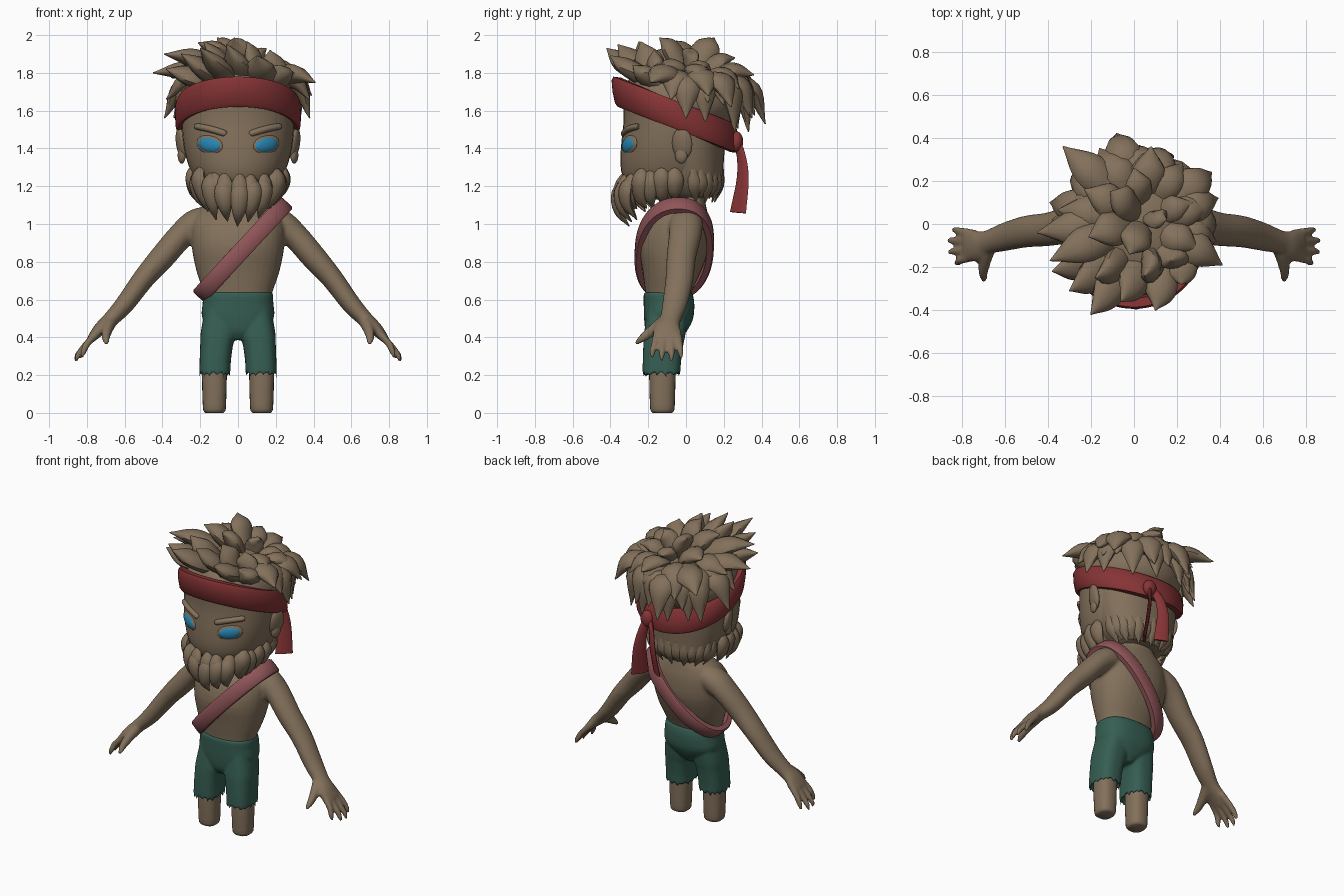
import bpy, bmesh, math, random
from mathutils import Vector, Matrix

TAU = math.tau
random.seed(4)


def material(name, rgb):
    m = bpy.data.materials.new(name)
    m.diffuse_color = (*rgb, 1)
    return m


SKIN = material("tan brown", (0.225, 0.163, 0.104))
GREEN = material("dark green", (0.036, 0.112, 0.084))
RED = material("dark red", (0.240, 0.034, 0.036))
PINK = material("dusty pink", (0.275, 0.090, 0.098))
BLUE = material("eye blue", (0.021, 0.235, 0.440))


def ring(z, cx, cy, hx, hy, e=2.0, n=32):
    """Horizontal superellipse cross-section."""
    out = []
    for i in range(n):
        c, s = math.cos(TAU * i / n), math.sin(TAU * i / n)
        out.append((cx + hx * math.copysign(abs(c) ** (2 / e), c),
                    cy + hy * math.copysign(abs(s) ** (2 / e), s), z))
    return out


def spline(keys, steps):
    """Catmull-Rom through keys of any dimension."""
    k = [Vector(q) for q in keys]
    k = [k[0] * 2 - k[1]] + k + [k[-1] * 2 - k[-2]]
    out = []
    for i in range(1, len(k) - 2):
        a, b, c, d = k[i - 1:i + 3]
        for j in range(steps):
            t = j / steps
            out.append((b * 2 + (c - a) * t + (a * 2 - b * 5 + c * 4 - d) * t * t
                        + (b * 3 - a - c * 3 + d) * t ** 3) * 0.5)
    return out + [k[-2]]


def sweep(keys, hint, n=10, steps=4):
    """Rings along a path of (x, y, z, half width, half thickness)."""
    ks = spline(keys, steps)
    ps = [Vector(q[:3]) for q in ks]
    rings = []
    for i, p in enumerate(ps):
        tan = (ps[min(i + 1, len(ps) - 1)] - ps[max(i - 1, 0)]).normalized()
        side = tan.cross(Vector(hint)).normalized()
        nrm = side.cross(tan)
        w, t = max(ks[i][3], 0.002), max(ks[i][4], 0.002)
        rings.append([p + side * w * math.cos(TAU * j / n) + nrm * t * math.sin(TAU * j / n)
                      for j in range(n)])
    return rings


def smooth_loft(keys, e=2.0, n=32, steps=3):
    """Loft from (z, cx, cy, hx, hy) keys."""
    return [ring(*q, e, n) for q in spline(keys, steps)]


def make(name, mat, lofts=(), blobs=(), closed=False, voxel=0):
    bm = bmesh.new()
    for rings in lofts:
        vs = [[bm.verts.new(p) for p in r] for r in rings]
        n = len(vs[0])
        for k in range(len(vs) if closed else len(vs) - 1):
            a, b = vs[k], vs[(k + 1) % len(vs)]
            for j in range(n):
                bm.faces.new((a[j], a[(j + 1) % n], b[(j + 1) % n], b[j]))
        if not closed:
            bm.faces.new(vs[0])
            bm.faces.new(vs[-1])
    for mtx in blobs:
        bmesh.ops.create_uvsphere(bm, u_segments=20, v_segments=12, radius=1, matrix=mtx)
    bmesh.ops.recalc_face_normals(bm, faces=bm.faces)
    me = bpy.data.meshes.new(name)
    bm.to_mesh(me)
    bm.free()
    me.materials.append(mat)
    ob = bpy.data.objects.new(name, me)
    bpy.context.collection.objects.link(ob)
    if voxel:  # fuse overlapping parts and soften the seams
        rm = ob.modifiers.new("fuse", 'REMESH')
        rm.mode, rm.voxel_size, rm.use_smooth_shade = 'VOXEL', voxel, True
        sm = ob.modifiers.new("soften", 'SMOOTH')
        sm.factor, sm.iterations = .5, 4
    else:
        bpy.ops.object.select_all(action='DESELECT')
        ob.select_set(True)
        bpy.context.view_layer.objects.active = ob
        bpy.ops.object.shade_smooth_by_angle(angle=math.radians(50))


def blob(loc, scale, rz=0, ry=0):
    return (Matrix.Translation(loc) @ Matrix.Rotation(rz, 4, 'Z') @ Matrix.Rotation(ry, 4, 'Y')
            @ Matrix.Diagonal((*scale, 1)))


def mirror(keys, s):
    return [(s * k[0], *k[1:]) for k in keys]


# Torso, arms and hands, fused into one skin
body = [smooth_loft([(.55, 0, -.10, .165, .110), (.63, 0, -.095, .18, .12), (.75, 0, -.075, .22, .155),
                     (.88, 0, -.062, .245, .185), (1.0, 0, -.045, .245, .17), (1.08, 0, -.02, .2, .13),
                     (1.13, 0, 0, .13, .1), (1.24, 0, 0, .1, .09)], 2.2)]
arm = [(.12, 0, 1.03, .07, .08), (.22, 0, 1.0, .08, .09), (.30, -.005, .94, .07, .086),
       (.40, -.025, .825, .067, .078), (.50, -.035, .71, .058, .074), (.60, -.06, .575, .051, .066),
       (.68, -.085, .49, .041, .056), (.73, -.10, .445, .035, .072), (.78, -.10, .39, .022, .078)]
for s in (-1, 1):
    body.append(sweep(mirror(arm, s), (0, 1, 0), 20))
    for yb, yt, x, z in ((-.042, -.028, .835, .285), (-.08, -.076, .856, .272),
                         (-.118, -.128, .852, .275), (-.155, -.178, .825, .29)):
        f = [(.74, yb, .43, .02, .018), (.80, (yb + yt) / 2, .365, .02, .019),
             (x - .008, yt, z + .035, .017, .016), (x + .006, yt, z, .009, .009)]
        body.append(sweep(mirror(f, s), (0, 1, 0), 10))
    thumb = [(.67, -.10, .49, .04, .035), (.69, -.165, .445, .033, .03),
             (.70, -.225, .40, .023, .023), (.695, -.268, .365, .011, .012)]
    body.append(sweep(mirror(thumb, s), (1, 0, 0), 10))
make("body", SKIN, body, voxel=.0105)

# Legs with rounded ends
make("legs", SKIN, [smooth_loft([(0, s * .125, -.125, .048, .05), (.012, s * .125, -.125, .058, .062),
                                 (.05, s * .125, -.125, .062, .066), (.2, s * .125, -.125, .066, .07),
                                 (.35, s * .125, -.12, .066, .07)], 2.4, 24, 2) for s in (-1, 1)])

# Shorts with ragged hems
shorts = [smooth_loft([(.385, 0, -.11, .03, .075), (.43, 0, -.105, .11, .108), (.5, 0, -.092, .188, .13),
                       (.58, 0, -.09, .187, .134), (.625, 0, -.094, .185, .13),
                       (.638, 0, -.095, .18, .125)], 2.5, 40)]
for s in (-1, 1):
    leg = smooth_loft([(.55, s * .09, -.095, .086, .11), (.42, s * .104, -.112, .094, .11),
                       (.36, s * .113, -.12, .087, .106), (.28, s * .12, -.127, .083, .102),
                       (.22, s * .122, -.13, .082, .1)], 2.7, 30)
    hem = [(x, y, .182 + (.035, .0, .026, .004, .03, .012)[i % 6]) for i, (x, y, z)
           in enumerate(ring(0, s * .122, -.13, .082, .1, 2.5, 30))]
    shorts.append(leg + [hem, ring(.232, s * .124, -.127, .066, .074, 2.4, 30)])
make("shorts", GREEN, shorts, voxel=.0075)

# Shoulder strap, a tilted loop
u, w = Vector((.68, 0, .733)), Vector((.733, 0, -.68))
rings = []
for i in range(64):
    a = TAU * i / 64
    c, sn = (math.copysign(abs(q) ** .9, q) for q in (math.cos(a), math.sin(a)))
    p = Vector((.025, -.062 + .022 * c, .865)) + u * .335 * c + Vector((0, .2 * sn, 0))
    out = (u * c * .6 + Vector((0, sn, 0))).normalized()
    rings.append([p + out * r + w * h for r, h in
                  ((-.03, -.046), (0, -.046), (.008, -.036), (.009, 0), (.008, .036), (0, .046), (-.03, .046))])
make("shoulder_strap", PINK, [rings], closed=True)

# Head and back of the hair
make("head", SKIN, [smooth_loft([(1.13, 0, -.09, .12, .12), (1.2, 0, -.09, .195, .215),
                                 (1.28, 0, -.085, .25, .258), (1.4, 0, -.075, .285, .27),
                                 (1.55, 0, -.065, .298, .265), (1.7, 0, -.055, .29, .275),
                                 (1.8, 0, -.05, .22, .22), (1.85, 0, -.03, .1, .1)], 2.1, 40)])
nape = [smooth_loft([(1.14, 0, .04, .16, .11), (1.2, 0, .03, .215, .16), (1.28, 0, .015, .245, .182),
                     (1.4, 0, 0, .27, .205), (1.55, 0, 0, .28, .22)], 2.2)]
for i in range(13):
    a = math.radians(-84 + 14 * i)
    x, y = math.sin(a), math.cos(a)
    nape.append(sweep([(x * .235, .02 + y * .165, 1.29, .02, .015), (x * .225, .03 + y * .155, 1.2, .036, .015),
                       (x * .165, .04 + y * .11, 1.115 + .02 * (i % 2), .003, .003)], (x, y, 0), 8))
make("nape_hair", SKIN, nape)

# Ears, eyelids, eyes and brows
make("ears", SKIN, blobs=[blob((s * .300, -.02, 1.425), (.024, .056, .085), s * -.3, s * .15) for s in (-1, 1)]
     + [blob((s * .298, -.025, 1.365), (.02, .035, .045), s * -.3) for s in (-1, 1)])
make("eyelids", SKIN, blobs=[blob((s * .15, -.298, 1.42), (.08, .018, .05), s * .5, s * -.2) for s in (-1, 1)])
make("eyes", BLUE, blobs=[blob((s * .15, -.304, 1.419), (.068, .019, .039), s * .5, s * -.17) for s in (-1, 1)])
brow = [(.068, -.325, 1.475, .014, .016), (.08, -.325, 1.482, .018, .02), (.15, -.302, 1.503, .018, .02),
        (.21, -.262, 1.515, .017, .02), (.225, -.25, 1.516, .012, .014)]
make("brows", SKIN, [sweep(mirror(brow, s), (.4 * s, -1, 0), 10) for s in (-1, 1)])

# Beard in two layers of locks, longest at the chin
beard = []
for count, span, top, low, rise, push in ((13, 97, 1.27, 1.05, .055, 0), (7, 52, 1.25, .985, .07, .016)):
    for i in range(count):
        t = -1 + 2 * i / (count - 1)
        a = math.radians(span * t) + random.uniform(-.05, .05)
        x, y, t2 = math.sin(a), -math.cos(a), t * t
        z = low + rise * t2 + random.uniform(0, .03)
        k, lean = top + .05 * t2 + random.uniform(-.015, .015), random.uniform(-.02, .02)
        beard.append(sweep([(x * .235, -.08 + y * .24, k, .012, .01),
                            (x * (.25 + push), -.08 + y * (.268 + push), k - .07, .047, .03),
                            (x * .23 + lean / 2, -.08 + y * (.262 + push), (k + z) / 2 - .045, .036, .024),
                            (x * .185 + lean, -.08 + y * .22, z, .003, .003)], (x, y, 0), 8))
make("beard", SKIN, beard)

# Headband, tilted down to the back, with knot and tails
rings = []
for i in range(64):
    a = TAU * i / 64
    o = Vector((math.sin(a), -math.cos(a), 0))
    p = Vector((.318 * o.x, -.055 + .318 * o.y, 1.578 - .122 * o.y))
    rings.append([p + o * r + Vector((0, -.15 * h, h)) for r, h in
                  ((-.04, -.075), (0, -.08), (.012, -.06), (.016, 0), (.012, .06), (0, .08), (-.04, .075))])
make("headband", RED, [rings], closed=True)
tails = [sweep(k, h, 10, 5) for h, k in (
    ((-.75, .65, 0), [(.10, .26, 1.44, .025, .02), (.115, .29, 1.37, .03, .012), (.135, .30, 1.24, .042, .011),
                      (.15, .275, 1.06, .056, .01)]),
    ((.5, .85, 0), [(.09, .26, 1.44, .025, .02), (.05, .295, 1.37, .028, .012), (.03, .31, 1.25, .036, .011),
                    (.02, .28, 1.09, .046, .01)]))]
make("headband_knot", RED, tails, [blob((.1, .268, 1.435), (.045, .035, .055))])

# Hair: a cap covered with pointed curved locks, given by their tips
tips = [(-.39, -.17, 1.90), (-.45, -.04, 1.80), (-.39, .10, 1.56), (-.28, .24, 1.50), (-.33, .36, 1.74),
        (-.08, .42, 1.53), (.13, .35, 1.56), (.36, .24, 1.62), (.39, .12, 1.68), (.38, .0, 1.56),
        (.41, -.19, 1.75), (-.02, -.14, 1.985), (-.11, .15, 1.985), (.15, .02, 1.93), (-.21, -.06, 1.96),
        (-.23, .16, 1.88), (.08, .36, 1.79), (.22, .27, 1.74), (-.16, .35, 1.66), (.27, .10, 1.83),
        (.30, -.12, 1.83), (.0, .26, 1.88), (-.38, .02, 1.66), (.38, -.08, 1.66)]
# fuller rows over the back of the band
for r, z, count in ((.345, 1.47, 6), (.365, 1.58, 7), (.36, 1.69, 6)):
    for i in range(count):
        a = math.radians(-88 + 176 * (i + .5) / count + random.uniform(-7, 7))
        tips.append((r * math.sin(a), r * math.cos(a), z + .12 * (1 - math.cos(a)) + random.uniform(-.02, .02)))
hair = []
C = Vector((.05, .03, 1.72))
for t in tips:
    T = Vector(t)
    d = T - C
    drop = max(0, 1.80 - T.z)
    mid = C + d * .62 + Vector((0, 0, .04 + .3 * drop)) + Vector((d.x, d.y, 0)).normalized() * .22 * drop
    size = min(1, d.length / .36)
    hair.append(sweep([(*(C + d * .15), .045, .035), (*mid, .085 * size, .052 * size), (*T, .003, .003)],
                      mid - Vector((0, -.03, 1.5)), 10, 7))
# front locks rising from the band and sweeping up
for t in ((-.20, -.42, 1.93), (-.30, -.31, 1.90), (.10, -.40, 1.89), (-.06, -.36, 1.95), (.22, -.28, 1.84),
          (-.38, -.22, 1.82), (-.18, -.25, 1.965), (.05, -.24, 1.965), (.17, -.17, 1.92)):
    T = Vector(t)
    root = Vector((T.x * .55 + .07, -.14 + .12 * (T.y + .3), 1.74))
    mid = root * .42 + T * .58 + Vector((.01, -.01, .0))
    hair.append(sweep([(*root, .07, .05), (*mid, .078, .048), (*T, .003, .003)], (0.3 * T.x, -.5, 1), 10, 7))
make("hair", SKIN, hair, [blob((0, -.01, 1.645), (.30, .29, .19))])
